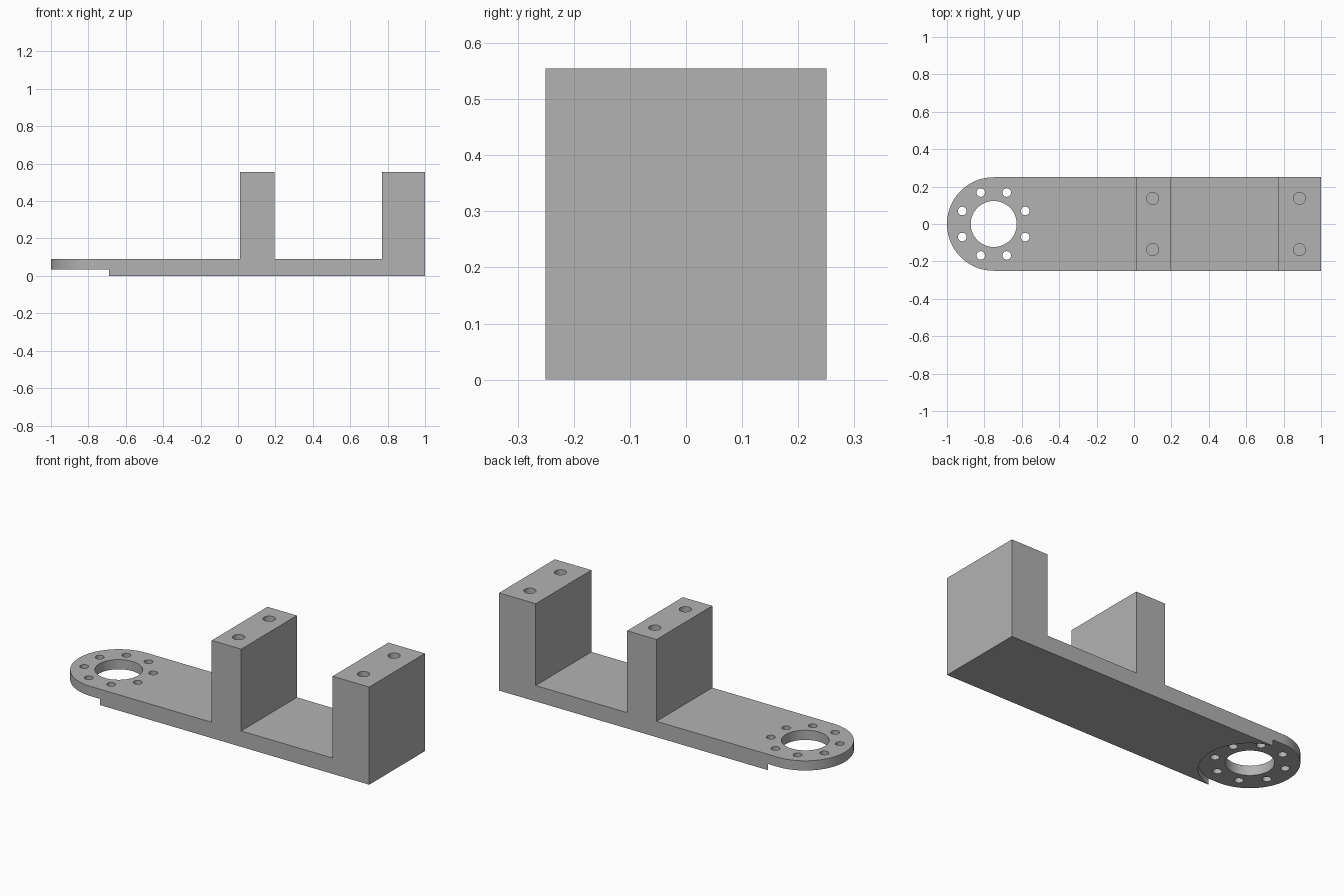
import bpy
import bmesh
from math import cos, sin, pi, radians
from mathutils import Vector

default = bpy.data.objects.get("Cube")
if default:
    bpy.data.objects.remove(default, do_unlink=True)

# Main dimensions
HALF_W, PLATE_TOP, POST_TOP = 0.25, 0.09, 0.555
HUB_X = -0.75

grey = bpy.data.materials.new("plain grey")
grey.use_nodes = True
grey.diffuse_color = (0.448, 0.448, 0.448, 1)
grey.node_tree.nodes["Principled BSDF"].inputs["Base Color"].default_value = grey.diffuse_color


def prism(name, points, direction):
    """Extrude a closed outline of 3D points along a direction."""
    mesh = bpy.data.meshes.new(name)
    bm = bmesh.new()
    face = bm.faces.new([bm.verts.new(p) for p in points])
    extruded = bmesh.ops.extrude_face_region(bm, geom=[face])
    verts = [g for g in extruded["geom"] if isinstance(g, bmesh.types.BMVert)]
    bmesh.ops.translate(bm, verts=verts, vec=Vector(direction))
    bmesh.ops.recalc_face_normals(bm, faces=bm.faces)
    bm.to_mesh(mesh)
    bm.free()
    mesh.materials.append(grey)
    obj = bpy.data.objects.new(name, mesh)
    bpy.context.collection.objects.link(obj)
    return obj


def cylinder(name, x, y, radius, low, high, sides=32):
    ring = [(x + radius * cos(2 * pi * i / sides),
             y + radius * sin(2 * pi * i / sides), low) for i in range(sides)]
    return prism(name, ring, (0, 0, high - low))


def cut(target, tool, operation="DIFFERENCE"):
    tool.hide_render = True
    mod = target.modifiers.new(tool.name, "BOOLEAN")
    mod.object, mod.operation, mod.solver = tool, operation, "EXACT"
    bpy.context.view_layer.objects.active = target
    bpy.ops.object.modifier_apply(modifier=mod.name)
    bpy.data.objects.remove(tool, do_unlink=True)


# Side profile: flat arm with two upright posts
profile = [(-1.1, 0), (1, 0), (1, POST_TOP), (0.77, POST_TOP), (0.77, PLATE_TOP),
           (0.195, PLATE_TOP), (0.195, POST_TOP), (0.01, POST_TOP),
           (0.01, PLATE_TOP), (-1.1, PLATE_TOP)]
bracket = prism("arm_bracket", [(x, -0.4, z) for x, z in profile], (0, 0.8, 0))

# Rounded hub end, from a plan outline
arc = [radians(90 + 180 * i / 48) for i in range(49)]
plan = [(HUB_X + HALF_W * cos(a), HALF_W * sin(a), -0.1) for a in arc]
plan += [(1.1, -HALF_W, -0.1), (1.1, HALF_W, -0.1)]
cut(bracket, prism("plan_outline", plan, (0, 0, 1)), "INTERSECT")

# Round recess under the hub
cut(bracket, cylinder("hub_recess", HUB_X, 0, 0.257, -0.1, 0.035, 96))

# Central bore and ring of small holes
cut(bracket, cylinder("hub_bore", HUB_X, 0, 0.123, -0.1, 0.3, 64))
for i in range(8):
    a = radians(22.5 + 45 * i)
    cut(bracket, cylinder("ring_hole", HUB_X + 0.182 * cos(a), 0.182 * sin(a),
                          0.023, -0.1, 0.3, 24))

# Blind screw holes in the post tops
for x in (0.1, 0.885):
    for y in (-0.137, 0.137):
        cut(bracket, cylinder("screw_hole", x, y, 0.032, 0.3, 0.7))

# Smooth the curved walls, keep the edges crisp
bpy.ops.object.select_all(action="DESELECT")
bracket.select_set(True)
bpy.context.view_layer.objects.active = bracket
bpy.ops.object.shade_smooth_by_angle(angle=radians(30))
